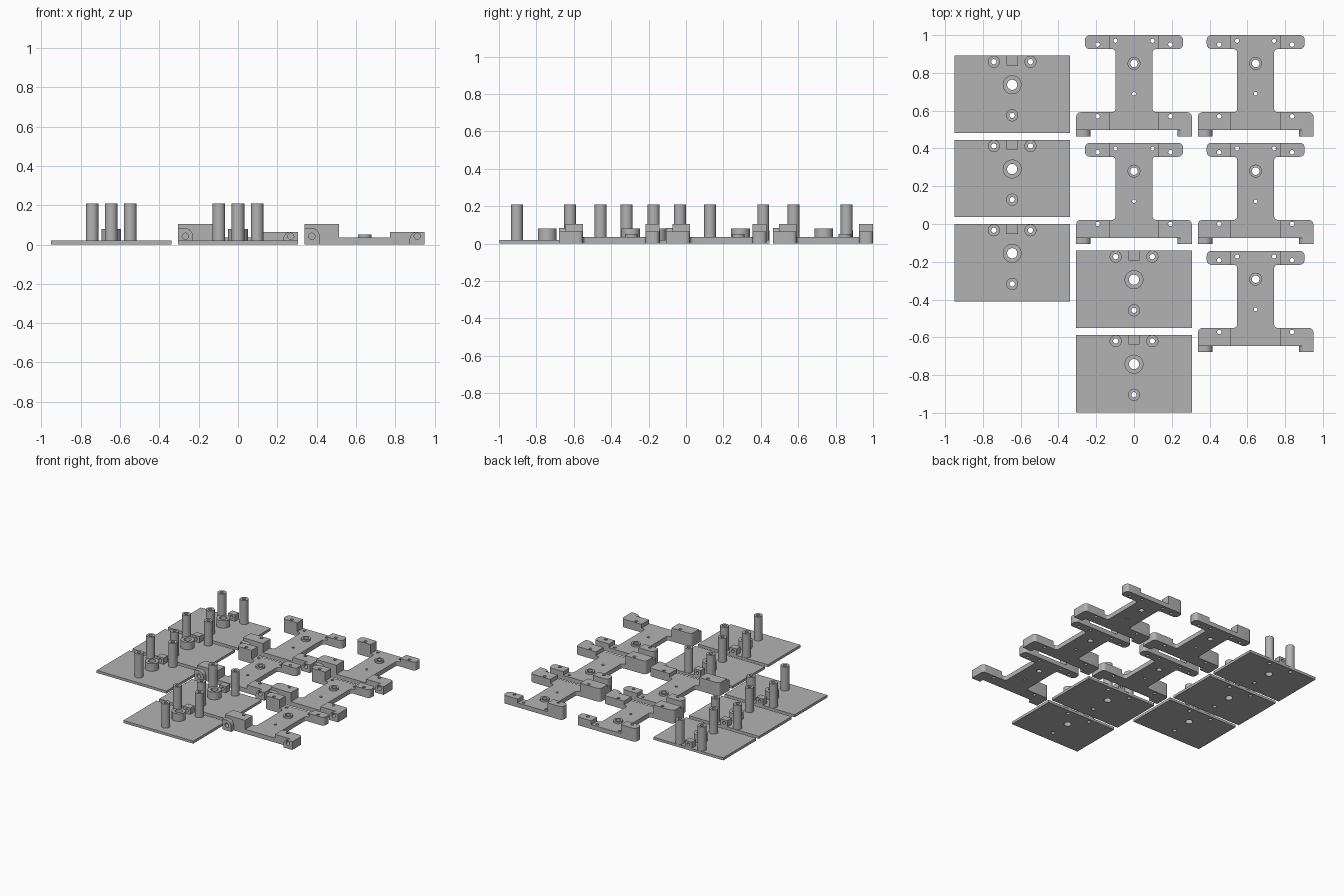
import bpy, bmesh, math
from mathutils import Vector

if "Cube" in bpy.data.objects:
    bpy.data.objects.remove(bpy.data.objects["Cube"])

grey = bpy.data.materials.new("plain grey")
grey.diffuse_color = (0.45, 0.45, 0.45, 1)
grey.use_nodes = True
grey.node_tree.nodes["Principled BSDF"].inputs["Base Color"].default_value = grey.diffuse_color


def rounded(corners, steps=6):
    """Round right-angled corners given as (x, y, radius)."""
    out = []
    for i, (x, y, r) in enumerate(corners):
        p = Vector((x, y))
        if r == 0:
            out.append(p)
            continue
        a = (Vector(corners[i - 1][:2]) - p).normalized()
        b = (Vector(corners[(i + 1) % len(corners)][:2]) - p).normalized()
        c = p + r * (a + b)
        for k in range(steps + 1):
            t = k / steps * math.pi / 2
            out.append(c - r * (b * math.cos(t) + a * math.sin(t)))
    return out


def prism(points, lo, hi, axis="z"):
    """Helper solid: a profile swept along z, or an x-z profile along y."""
    bm = bmesh.new()
    place = (lambda p, w: (p[0], p[1], w)) if axis == "z" else (lambda p, w: (p[0], w, p[1]))
    rings = [[bm.verts.new(place(p, w)) for p in points] for w in (lo, hi)]
    n = len(points)
    bm.faces.new(rings[0])
    bm.faces.new(rings[1])
    for i in range(n):
        j = (i + 1) % n
        bm.faces.new((rings[0][i], rings[0][j], rings[1][j], rings[1][i]))
    bmesh.ops.recalc_face_normals(bm, faces=bm.faces)
    me = bpy.data.meshes.new("helper")
    bm.to_mesh(me)
    bm.free()
    me.materials.append(grey)
    ob = bpy.data.objects.new("helper", me)
    ob.hide_render = True
    bpy.context.collection.objects.link(ob)
    return ob


def rod(u, v, r, lo, hi, axis="z", n=32):
    ring = [(u + r * math.cos(2 * math.pi * k / n), v + r * math.sin(2 * math.pi * k / n)) for k in range(n)]
    return prism(ring, lo, hi, axis)


def rect(x0, x1, y0, y1):
    return [(x0, y0), (x1, y0), (x1, y1), (x0, y1)]


def combine(base, adds, cuts):
    """Fuse the added solids, drill the cuts, return one clean mesh."""
    for op, group in (("UNION", adds), ("DIFFERENCE", cuts)):
        for ob in group:
            m = base.modifiers.new("fuse", "BOOLEAN")
            m.operation, m.object, m.solver = op, ob, "EXACT"
    dg = bpy.context.evaluated_depsgraph_get()
    me = bpy.data.meshes.new_from_object(base.evaluated_get(dg))
    for ob in [base] + adds + cuts:
        bpy.data.objects.remove(ob)
    me.shade_smooth()
    me.set_sharp_from_angle(angle=math.radians(30))
    return me


def place_copies(name, mesh, spots):
    for i, (x, y) in enumerate(spots, 1):
        ob = bpy.data.objects.new(f"{name}_{i}", mesh)
        ob.location = (x, y, 0)
        bpy.context.collection.objects.link(ob)


# Base plate: origin at the middle of its back edge
posts = [(-0.097, -0.033), (0.097, -0.033), (0, -0.317)]
plate = prism(rect(-0.306, 0.306, -0.41, 0), 0, 0.02)
adds = [rod(x, y, 0.032, 0.01, 0.21) for x, y in posts]          # standing posts
adds.append(rod(0, -0.155, 0.05, 0.01, 0.08))                    # wide boss
adds.append(prism(rect(-0.03, 0.03, -0.052, 0), 0.01, 0.07))     # back lug
cuts = [rod(x, y, 0.014, -0.1, 0.3, n=20) for x, y in posts]
cuts.append(rod(0, -0.155, 0.027, -0.1, 0.3))
cuts.append(rod(0, 0.045, 0.012, -0.08, 0.1, "y", 20))
plate_mesh = combine(plate, adds, cuts)
place_copies("post_plate", plate_mesh,
             [(-0.645, 0.892), (-0.645, 0.446), (-0.645, 0), (0, -0.14), (0, -0.587)])

# Bracket frame: origin at the middle of its back edge
BACK, FRONT, WIDE = 0.259, 0.306, 0.098
half = [(BACK, 0, 0.025), (BACK, -0.074, 0.025), (WIDE, -0.074, 0.018),
        (WIDE, -0.408, 0.018), (FRONT, -0.408, 0.025), (FRONT, -0.503, 0)]
outline = half + [(-x, y, r) for x, y, r in reversed(half)]
frame = prism(rounded(outline), 0, 0.035)
adds = [rod(0, -0.15, 0.034, 0.02, 0.05)]                        # stem boss
cuts = [rod(0, -0.15, 0.02, -0.1, 0.3), rod(0, -0.31, 0.01, -0.1, 0.3, n=16)]
for s, top in ((-1, 0.105), (1, 0.065)):                         # tall side, low side
    back = [(s * 0.13, 0, 0), (s * BACK, 0, 0.025), (s * BACK, -0.074, 0.025), (s * 0.13, -0.074, 0)]
    front = [(s * 0.13, -0.408, 0), (s * FRONT, -0.408, 0.025), (s * FRONT, -0.503, 0), (s * 0.13, -0.503, 0)]
    h = min(top, 0.083)
    foot = [(s * 0.229, 0, 0), (s * FRONT, 0, 0), (s * FRONT, h, 0), (s * 0.229, h, 0.04)]
    adds += [prism(rounded(back), 0, top), prism(rounded(front), 0, top),
             prism(rounded(foot), -0.536, -0.49, "y")]
    cuts += [rod(s * 0.193, -0.05, 0.012, -0.1, 0.3, n=20),
             rod(s * 0.193, -0.43, 0.012, -0.1, 0.3, n=20),
             rod(s * 0.098, -0.03, 0.011, -0.1, 0.3, n=20),
             rod(s * 0.268, 0.042, 0.016, -0.6, -0.45, "y", 20)]
frame_mesh = combine(frame, adds, cuts)
place_copies("bracket_frame", frame_mesh,
             [(0, 1.0), (0.644, 1.0), (0, 0.43), (0.644, 0.43), (0.644, -0.142)])
